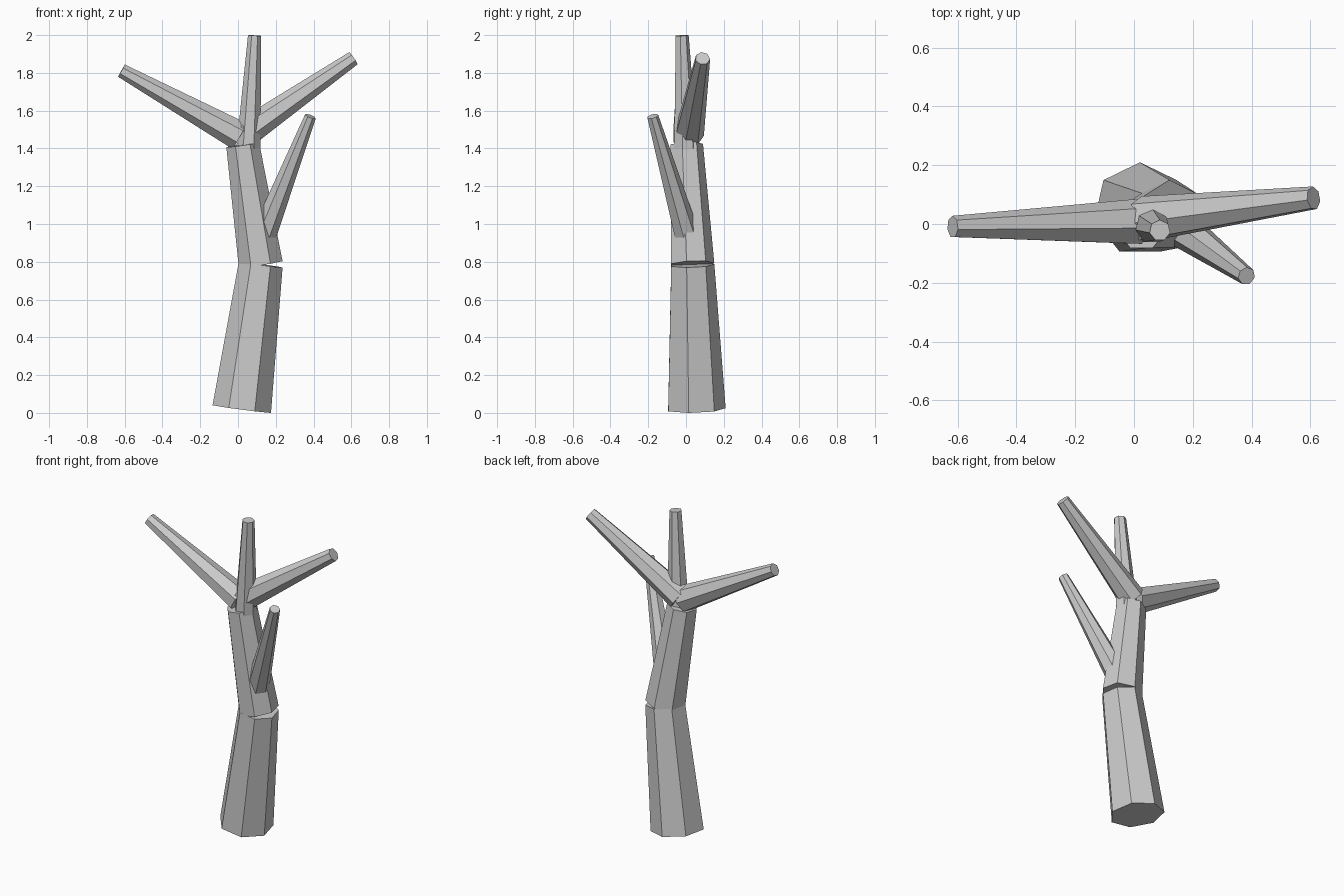
import bpy
import bmesh
from mathutils import Vector, Matrix

if "Cube" in bpy.data.objects:
    bpy.data.objects.remove(bpy.data.objects["Cube"])


def limb(name, start, end, r1, r2, sides=7):
    """Tapered flat-shaded limb between two points, caps square to its axis."""
    a, b = Vector(start), Vector(end)
    axis = b - a
    rot = Vector((0, 0, 1)).rotation_difference(axis).to_matrix().to_4x4()
    bm = bmesh.new()
    # first vertex of the cross-section points towards +y
    turn = Matrix.Rotation(1.5707963, 4, 'Z')
    bmesh.ops.create_cone(bm, cap_ends=True, segments=sides, radius1=r1, radius2=r2,
                          depth=axis.length)
    far = max(bm.verts, key=lambda v: v.co.y)
    if abs(far.co.x) > 1e-4:
        bmesh.ops.transform(bm, matrix=turn, verts=bm.verts)
    bmesh.ops.transform(bm, matrix=Matrix.Translation((a + b) / 2) @ rot, verts=bm.verts)
    mesh = bpy.data.meshes.new(name)
    bm.to_mesh(mesh)
    bm.free()
    obj = bpy.data.objects.new(name, mesh)
    bpy.context.collection.objects.link(obj)
    return obj


# Trunk in two bent sections
limb("lower_trunk", (0.02, 0.05, 0.021), (0.12, 0.03, 0.785), 0.16, 0.12)
limb("upper_trunk", (0.12, 0.03, 0.787), (0.025, 0.0, 1.42), 0.12, 0.09)

# Branches
limb("left_branch", (0.01, 0.005, 1.465), (-0.617, -0.01, 1.812), 0.08, 0.038)
limb("right_branch", (0.03, 0.015, 1.475), (0.611, 0.088, 1.877), 0.08, 0.04)
limb("top_branch", (0.05, 0.0, 1.31), (0.088, -0.022, 1.998), 0.07, 0.036)
limb("side_branch", (0.14, 0.0, 0.952), (0.383, -0.177, 1.57), 0.068, 0.031)
